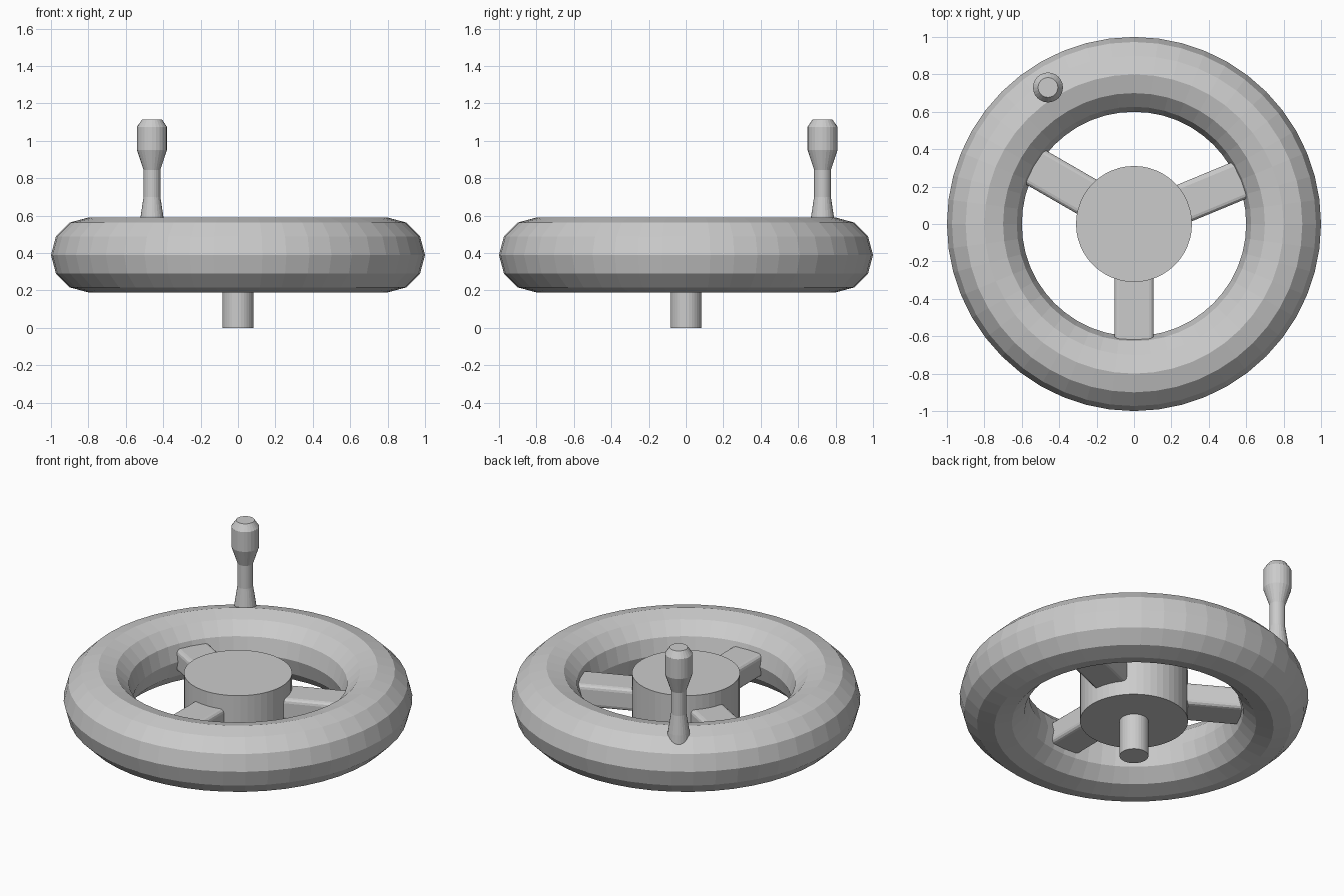
import bpy, bmesh, math
from mathutils import Matrix

if "Cube" in bpy.data.objects:
    bpy.data.objects.remove(bpy.data.objects["Cube"])

MID = 0.39  # height of the rim's centre plane


def add_object(name, bm):
    bmesh.ops.recalc_face_normals(bm, faces=bm.faces)
    mesh = bpy.data.meshes.new(name)
    bm.to_mesh(mesh)
    bm.free()
    obj = bpy.data.objects.new(name, mesh)
    bpy.context.collection.objects.link(obj)
    return obj


def lathe(name, profile, sides, x=0, y=0, closed=False):
    """Revolve (radius, z) points around a vertical axis at x, y."""
    bm = bmesh.new()
    rings = []
    for r, z in profile:
        rings.append([bm.verts.new((x + r * math.cos(math.tau * i / sides),
                                    y + r * math.sin(math.tau * i / sides), z))
                      for i in range(sides)])
    pairs = list(zip(rings, rings[1:]))
    if closed:
        pairs.append((rings[-1], rings[0]))
    else:
        bm.faces.new(rings[0])
        bm.faces.new(rings[-1])
    for a, b in pairs:
        for i in range(sides):
            j = (i + 1) % sides
            bm.faces.new((a[i], a[j], b[j], b[i]))
    return add_object(name, bm)


# Rim: a twelve-sided tube swept in a ring
tube = [(0.8 + 0.2 * math.cos(math.tau * k / 12),
         MID + 0.2 * math.sin(math.tau * k / 12)) for k in range(12)]
lathe("rim", tube, 48, closed=True)

# Hub and the shaft under it
lathe("hub", [(0.31, 0.23), (0.31, 0.55)], 48)
lathe("shaft", [(0.083, 0.0), (0.083, 0.3)], 32)

# Turned crank handle standing on the rim
lathe("crank_handle", [(0.072, 0.5), (0.0625, 0.585), (0.045, 0.70), (0.045, 0.845),
                       (0.08, 0.95), (0.08, 1.075), (0.053, 1.115)],
      24, x=-0.46, y=0.73)

# Spokes: bars with rounded long edges, from hub to rim
for n, angle in enumerate((22.5, 150, 270), 1):
    bm = bmesh.new()
    bmesh.ops.create_cube(bm, size=1, matrix=Matrix.Translation((0.45, 0, 0))
                          @ Matrix.Diagonal((0.46, 0.21, 0.14, 1)))
    long_edges = [e for e in bm.edges
                  if abs(e.verts[0].co.x - e.verts[1].co.x) > 0.1]
    bmesh.ops.bevel(bm, geom=long_edges, offset=0.025, segments=3,
                    profile=0.5, affect='EDGES')
    spoke = add_object(f"spoke_{n}", bm)
    spoke.location.z = MID
    spoke.rotation_euler.z = math.radians(angle)
